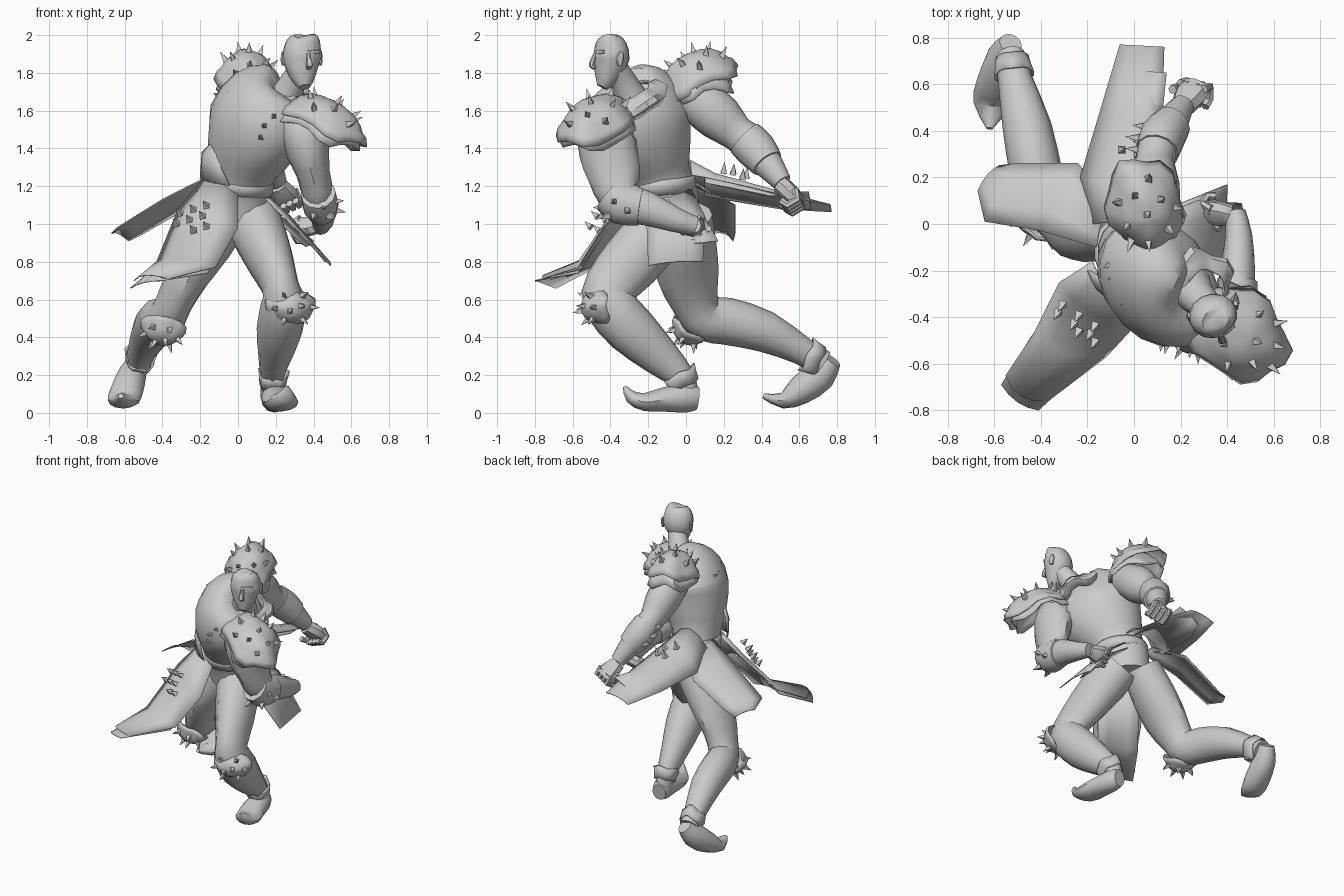
import bpy, bmesh, math
from mathutils import Vector as V

grey = bpy.data.materials.new("plain grey")
grey.diffuse_color = (0.6, 0.6, 0.6, 1)


def finish(name, bm, thick=0, angle=40):
    """Turn a bmesh into a named, shaded object."""
    bmesh.ops.remove_doubles(bm, verts=bm.verts, dist=1e-5)
    bmesh.ops.recalc_face_normals(bm, faces=bm.faces)
    me = bpy.data.meshes.new(name)
    bm.to_mesh(me)
    bm.free()
    me.materials.append(grey)
    me.shade_smooth()
    me.set_sharp_from_angle(angle=math.radians(angle))
    ob = bpy.data.objects.new(name, me)
    bpy.context.collection.objects.link(ob)
    if thick:
        m = ob.modifiers.new("thickness", 'SOLIDIFY')
        m.thickness = thick
        m.offset = 0
    return ob


def skin(bm, rings, closed=True):
    n = len(rings[0])
    for p, q in zip(rings, rings[1:]):
        for i in range(n if closed else n - 1):
            j = (i + 1) % n
            bm.faces.new((p[i], p[j], q[j], q[i]))


def loft(name, pts, ref=(1, 0, 0), sides=12, sub=2, bm=None):
    """Rounded limb through (x, y, z, width, depth); width lies along ref."""
    own = bm is None
    bm = bm or bmesh.new()
    ps = [V(p) for p in pts]
    path = []
    for i in range(len(ps) - 1):
        a, b, c, d = ps[max(i - 1, 0)], ps[i], ps[i + 1], ps[min(i + 2, len(ps) - 1)]
        for k in range(sub):
            t = k / sub
            path.append(0.5 * (2 * b + (c - a) * t + (2 * a - 5 * b + 4 * c - d) * t * t
                               + (3 * b - a - 3 * c + d) * t ** 3))
    path.append(ps[-1])
    rings = []
    for i, p in enumerate(path):
        t = (path[min(i + 1, len(path) - 1)] - path[max(i - 1, 0)]).to_3d().normalized()
        r = V(ref)
        u = (r - t * r.dot(t)).normalized()
        w = t.cross(u)
        rings.append([bm.verts.new(p.to_3d() + u * p[3] * math.cos(s * math.tau / sides)
                                   + w * p[4] * math.sin(s * math.tau / sides)) for s in range(sides)])
    skin(bm, rings)
    bm.faces.new(rings[0][::-1])
    bm.faces.new(rings[-1])
    if own:
        finish(name, bm)


def spikes(name, items, length=0.055, r=0.024):
    """Small four-sided studs at (position, direction)."""
    bm = bmesh.new()
    for pos, d in items:
        pos, d = V(pos), V(d).normalized()
        u = d.orthogonal().normalized()
        w = d.cross(u)
        base = [bm.verts.new(pos - d * 0.012 + (u * math.cos(k * math.pi / 2) + w * math.sin(k * math.pi / 2)) * r)
                for k in range(4)]
        tip = bm.verts.new(pos + d * length)
        for k in range(4):
            bm.faces.new((base[k], base[(k + 1) % 4], tip))
        bm.faces.new(base[::-1])
    finish(name, bm, angle=20)


DOME = [(0, 1), (0.35, 0.95), (0.65, 0.75), (0.88, 0.42), (1.0, 0.08), (1.12, -0.1), (1.2, -0.5)]
BAND = [(0.75, 0.9), (0.95, 0.5), (1.2, 0.35), (1.3, 0.0), (1.0, -0.5)]
CUFF = [(1.2, 1.0), (1.08, 0.2), (1.0, -0.6)]


def shell(name, c, normal, long, ra, rb, h, profile, wave=0.0, studs=(), n=18):
    """Oval plate swept from a (radius, height) profile, with optional studs at (angle, radius, height)."""
    bm = bmesh.new()
    c, k = V(c), V(normal).normalized()
    u = V(long)
    u = (u - k * u.dot(k)).normalized()
    w = k.cross(u)

    def at(a, r, z):
        return c + u * ra * r * math.cos(a) + w * rb * r * math.sin(a) + k * h * z
    rings = [[bm.verts.new(at(s * math.tau / n, max(r, 0.001) * (1 + wave * r * r * math.sin(s * math.tau * 5 / n)),
                              z + wave * 2 * r * r * math.cos(s * math.tau * 4 / n)))
              for s in range(n)] for r, z in profile]
    skin(bm, rings)
    if profile[0][0] == 0:
        bm.faces.new(rings[0])
    finish(name, bm, 0.008)
    if studs:
        spikes(name + "_studs", [(at(math.radians(a), r, z), (at(math.radians(a), r, z) - c).normalized() + k * 0.6)
                                 for a, r, z in studs])


def panel(name, left, right, bulge, taper=0.0):
    """Cloth flap between two edges, bowed in the middle; the bow fades towards the end by taper."""
    bm = bmesh.new()
    rows = []
    for i, (a, b) in enumerate(zip(left, right)):
        a, b = V(a), V(b)
        bow = V(bulge) * (1 - taper * i / (len(left) - 1))
        rows.append([bm.verts.new(a.lerp(b, t) + bow * (4 * t * (1 - t))) for t in (0, .25, .5, .75, 1)])
    skin(bm, rows, False)
    finish(name, bm, 0.006)


def fist(name, c, along, across, f=1.3):
    """Closed hand: palm, four curled fingers and a thumb."""
    bm = bmesh.new()
    c, a, s = V(c), V(along).normalized(), V(across).normalized()
    s = (s - a * s.dot(a)).normalized()
    k = a.cross(s)
    loft("", [(*(c - a * .05 * f), .035 * f, .035 * f), (*c, .05 * f, .036 * f), (*(c + a * .045 * f), .046 * f, .03 * f)],
         s, 8, 2, bm)
    for i in range(5):
        o = c + s * (i - 1.5) * 0.025 * f if i < 4 else c - s * .05 * f - a * .03 * f
        loft("", [(*(o + a * p * f + k * q * f), .014 * f, .014 * f)
                  for p, q in ((.02, -.02), (.055, .0), (.045, .04), (.015, .045))], s, 6, 1, bm)
    finish(name, bm)


# Torso, neck and waist
SIDE = (0.6, -0.8, 0)
loft("torso", [(0, -.08, 1.0, .16, .14), (.005, -.1, 1.14, .175, .155), (.015, -.145, 1.25, .175, .165),
               (.05, -.19, 1.38, .24, .21), (.105, -.25, 1.54, .31, .235), (.13, -.25, 1.67, .27, .2),
               (.17, -.25, 1.75, .16, .13), (.2, -.26, 1.77, .06, .06)], SIDE, 18)
loft("neck", [(.23, -.27, 1.62, .11, .1), (.28, -.32, 1.73, .075, .075), (.33, -.37, 1.82, .065, .065)])
shell("belt", (.01, -.13, 1.2), (.05, -.1, 1), SIDE, .18, .165, .04, [(1, 1), (1.05, .3), (1, -1)])
shell("collar", (.28, -.265, 1.65), (.4, -.3, .85), SIDE, .13, .115, .075, BAND, .08)
panel("sash_upper", [(-.2, -.2, 1.24), (-.19, -.2, 1.38), (-.12, -.24, 1.45)],
      [(-.04, -.34, 1.2), (-.09, -.32, 1.3), (-.07, -.3, 1.42)], (-.02, -.02, 0))
spikes("back_studs", [((.12, -.51, 1.46), (-.2, -1, .1)), ((.14, -.52, 1.52), (-.2, -1, .1)),
                      ((.19, -.52, 1.57), (0, -1, .2)), ((-.1, -.17, 1.68), (-.8, -.5, .3)),
                      ((-.08, -.22, 1.68), (-.8, -.5, .3)), ((-.03, -.32, 1.69), (-.6, -.7, .3))], .04)

# Head with face, ears and a flattened, slanting back
FACE = (0.95, 0.3, 0)
loft("head", [(.352, -.445, 1.725, .03, .03), (.347, -.428, 1.76, .058, .055), (.34, -.41, 1.82, .085, .08),
              (.338, -.395, 1.88, .104, .096), (.348, -.4, 1.94, .1, .086), (.365, -.412, 1.98, .076, .06),
              (.365, -.415, 1.998, .045, .03)], FACE, 14)
loft("nose", [(.372, -.478, 1.905, .01, .01), (.376, -.492, 1.87, .014, .014), (.378, -.5, 1.84, .019, .016),
              (.374, -.48, 1.825, .013, .01)], FACE, 8)
loft("brow", [(.3, -.468, 1.902, .01, .008), (.37, -.476, 1.907, .013, .012), (.43, -.435, 1.912, .01, .008)], (0, 0, 1), 8)
for i, (x, y) in enumerate(((.238, -.4), (.436, -.35))):
    loft("ear_%d" % i, [(x, y, 1.84, .008, .012), (x, y, 1.875, .012, .022), (x, y + .01, 1.91, .008, .012)], FACE, 8)

# Rear arm, reaching back
loft("rear_arm", [(.07, -.03, 1.7, .1, .11), (.08, .08, 1.64, .115, .125), (.085, .18, 1.56, .11, .125),
                  (.09, .27, 1.48, .085, .095), (.11, .35, 1.42, .09, .1), (.165, .44, 1.31, .072, .078),
                  (.21, .51, 1.22, .05, .052)])
fist("rear_fist", (.24, .55, 1.16), (.4, .6, -.6), (.75, -.35, .5), 1.45)
loft("rear_bracer", [(.1, .31, 1.455, .093, .104), (.12, .37, 1.395, .1, .108), (.165, .43, 1.32, .084, .09)])
spikes("rear_bracer_studs", [((.1 + dx, .37 + d, 1.41 - d), (-1, .1, .35 + dx))
                             for dx, d in ((-.09, -.05), (-.09, .0), (-.06, .05), (-.06, -.02))], .05)

# Front arm, folded across the body
loft("front_arm", [(.26, -.38, 1.55, .11, .12), (.34, -.42, 1.49, .13, .15), (.37, -.41, 1.38, .115, .155),
                   (.4, -.38, 1.26, .088, .14), (.43, -.34, 1.13, .085, .11), (.445, -.2, 1.08, .075, .09),
                   (.45, -.05, 1.02, .058, .065), (.435, .05, .99, .045, .05)])
fist("front_fist", (.36, .045, .985), (-.8, .1, -.1), (.1, .7, .7), 1.25)
loft("front_bracer", [(.425, -.41, 1.16, .092, .1), (.435, -.34, 1.11, .096, .115), (.445, -.24, 1.09, .086, .098)])
spikes("front_bracer_studs", [((.52, -.38, 1.12), (1, -.3, .1)), ((.53, -.31, 1.07), (1, 0, -.2)),
                              ((.45, -.45, 1.09), (.2, -1, -.1)), ((.4, -.44, 1.04), (-.2, -1, -.4)),
                              ((.49, -.42, 1.04), (.6, -.8, -.3)), ((.44, -.43, 1.15), (0, -.9, .4))], .045)

# Studded shoulder plates
STUDS = [(20, .65, .75), (95, .65, .75), (165, .6, .78), (235, .65, .75), (305, .65, .75), (0, .15, 1),
         (60, .9, .4), (130, .9, .4), (270, .9, .4), (340, .9, .4)]
shell("rear_shoulder_plate", (.05, .06, 1.79), (.1, -.36, .9), (-.2, .85, .42), .185, .135, .12, DOME, .06, STUDS)
shell("rear_shoulder_lining", (.055, .07, 1.745), (.05, -.2, 1), (-.3, .9, .2), .15, .13, .12, DOME, .08)
shell("front_shoulder_plate", (.46, -.475, 1.56), (.38, -.12, .9), (.75, -.5, -.43), .215, .155, .1, DOME, .06, STUDS)
shell("front_shoulder_lining", (.44, -.46, 1.53), (.38, -.12, .9), (.75, -.5, -.43), .19, .155, .1, DOME, .08)

# Legs
loft("front_leg", [(.07, -.06, 1.05, .14, .15), (.11, -.16, .95, .145, .16), (.175, -.29, .8, .122, .16),
                   (.225, -.4, .67, .098, .14), (.24, -.41, .58, .118, .135), (.22, -.29, .44, .122, .135),
                   (.195, -.14, .3, .088, .105), (.178, -.01, .17, .06, .068), (.18, 0, .08, .06, .06)])
loft("rear_leg", [(-.06, .0, 1.05, .13, .14), (-.16, .0, .9, .135, .16), (-.265, .01, .73, .115, .165),
                  (-.34, .05, .58, .098, .125), (-.38, .1, .5, .105, .12), (-.42, .22, .485, .112, .125),
                  (-.46, .42, .43, .105, .11), (-.51, .62, .325, .075, .075), (-.53, .72, .26, .065, .075)])
KNEE = [(a, .85, .45) for a in range(0, 360, 60)] + [(30, .3, .95), (210, .3, .95)]
shell("front_knee_plate", (.285, -.48, .56), (.25, -.9, -.1), (1, 0, 0), .112, .08, .07, DOME, .05, KNEE)
shell("rear_knee_plate", (-.4, .01, .43), (-.2, -.55, -.75), (1, 0, 0), .1, .085, .06, DOME, .05, KNEE)

# Curled-toe boots
loft("front_boot", [(.18, .062, .075, .05, .06), (.19, 0, .08, .07, .078), (.21, -.12, .07, .085, .064),
                    (.235, -.22, .058, .088, .048), (.255, -.29, .085, .055, .035), (.26, -.325, .14, .01, .01)])
loft("rear_boot", [(-.53, .775, .28, .05, .05), (-.56, .71, .2, .075, .085), (-.59, .6, .115, .088, .075),
                   (-.61, .51, .065, .08, .042), (-.62, .41, .09, .014, .014)])
shell("front_boot_cuff", (.185, -.02, .17), (.1, -.45, .9), (1, 0, 0), .066, .078, .05, CUFF, .05)
shell("rear_boot_cuff", (-.52, .68, .285), (.1, -.85, .4), (1, 0, 0), .068, .078, .05, CUFF, .05)

# Skirt flaps around the hips
panel("front_left_flap", [(-.18, -.16, 1.25), (-.32, -.25, 1.07), (-.43, -.47, .8), (-.55, -.65, .7)],
      [(.0, -.28, 1.18), (0, -.44, .98), (-.12, -.57, .77), (-.37, -.76, .71)], (-.025, -.035, .025))
panel("front_left_underflap", [(-.24, -.24, 1.1), (-.44, -.48, .77), (-.57, -.69, .66)],
      [(-.03, -.42, .98), (-.16, -.57, .74), (-.41, -.8, .7)], (-.01, -.02, .01))
panel("rear_left_flap", [(-.16, -.1, 1.25), (-.4, -.03, 1.13), (-.64, .01, .98), (-.67, .14, .95)],
      [(-.1, .1, 1.18), (-.24, .26, 1.1), (-.5, .26, .95), (-.58, .25, .91)], (-.01, .01, .02))
panel("rear_flap", [(-.18, .0, 1.22), (-.23, .2, 1.13), (-.14, .5, 1.08), (-.06, .77, 1.065)],
      [(.09, .03, 1.26), (.09, .14, 1.24), (.12, .45, 1.17), (.13, .76, 1.1)], (0, .0, .1), .85)
panel("rear_underflap", [(-.16, .1, 1.15), (-.08, .5, 1.08), (-.02, .66, 1.08)],
      [(.08, .1, 1.22), (.12, .45, 1.15), (.14, .65, 1.17)], (.0, .0, .06), .8)
panel("right_flap", [(.1, -.2, 1.18), (.24, -.21, 1.04), (.49, -.2, .78)],
      [(.1, .03, 1.18), (.27, .1, 1.04), (.46, .09, .8)], (.01, 0, .01))
panel("right_underflap", [(.08, -.2, 1.13), (.36, -.14, .88)], [(.1, .05, 1.13), (.4, .17, .91)], (.01, 0, .0))
spikes("front_flap_studs", [((-.17 - .07 * i - .02 * (j % 2), -.44 - .035 * j + .045 * i, 1.1 - .055 * j - .02 * i),
                             (-.4, -.7, .6)) for i in range(3) for j in range(3) if (i, j) != (2, 2)], .04)
spikes("rear_flap_studs", [((-.06, .2, 1.28), (.2, .1, 1)), ((.0, .25, 1.275), (.4, .1, 1)),
                           ((-.05, .32, 1.255), (.2, .1, 1)), ((.02, .3, 1.25), (.4, .1, 1))], .05)
